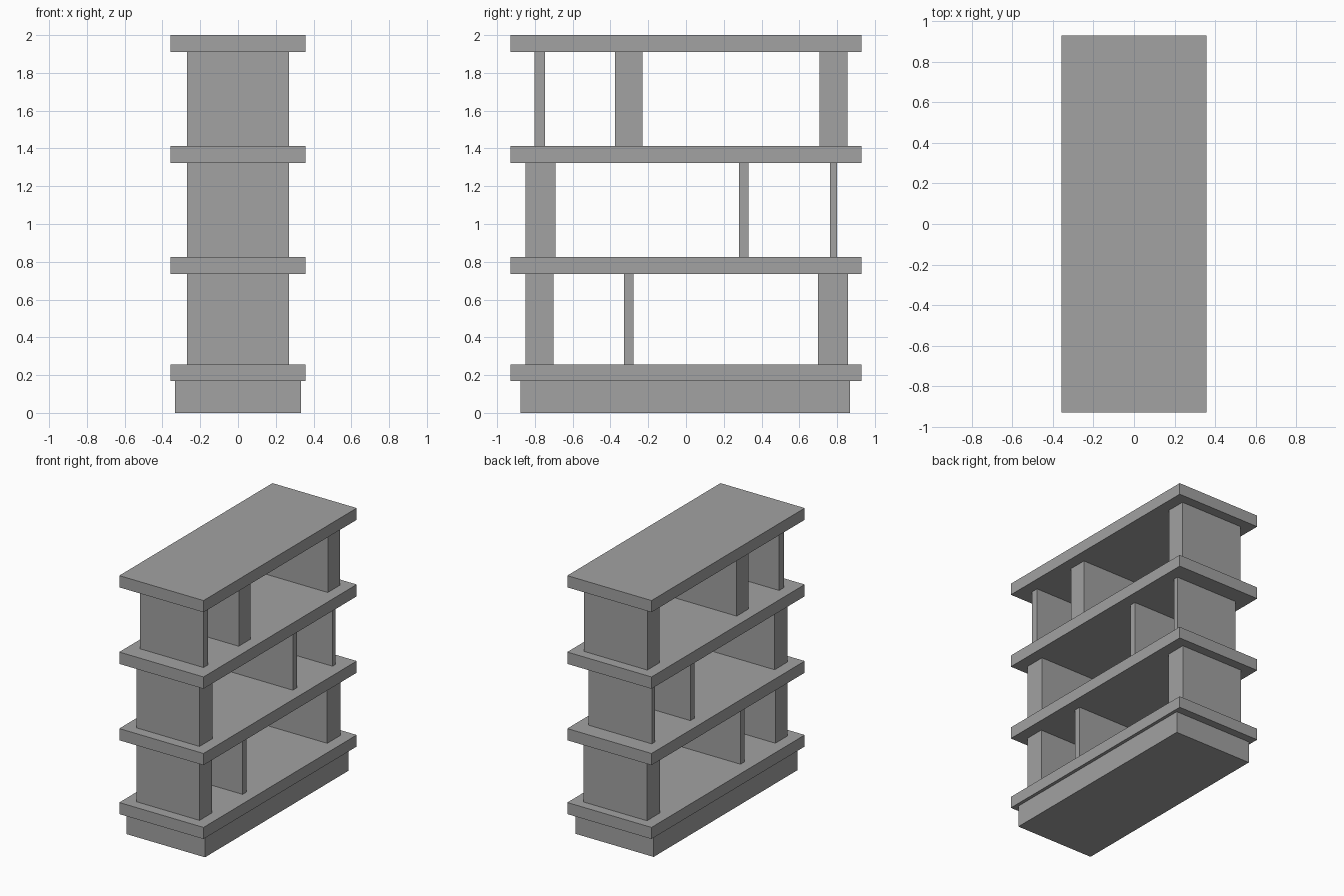
import bpy

if "Cube" in bpy.data.objects:
    bpy.data.objects.remove(bpy.data.objects["Cube"])

# Dark grey finish
grey = bpy.data.materials.new("dark_grey")
grey.diffuse_color = (0.36, 0.36, 0.36, 1)
grey.use_nodes = True
grey.node_tree.nodes["Principled BSDF"].inputs["Base Color"].default_value = grey.diffuse_color


def box(name, x, y, z):
    """Box from (min, max) pairs on each axis."""
    bpy.ops.mesh.primitive_cube_add(
        size=1, location=[(a + b) / 2 for a, b in (x, y, z)])
    ob = bpy.context.object
    ob.name = name
    ob.scale = [b - a for a, b in (x, y, z)]
    bpy.ops.object.transform_apply(location=False, rotation=False, scale=True)
    ob.data.materials.append(grey)
    return ob


# Plinth
box("plinth", (-0.333, 0.333), (-0.876, 0.868), (0, 0.168))

# Shelf boards
shelves = [(0.168, 0.257), (0.735, 0.825), (1.322, 1.413), (1.910, 2.0)]
for i, z in enumerate(shelves):
    box(f"shelf_{i + 1}", (-0.358, 0.358), (-0.930, 0.930), z)

# Upright dividers on each level, unevenly placed (y ranges)
levels = [
    [(-0.851, -0.701), (-0.328, -0.278), (0.699, 0.858)],
    [(-0.851, -0.692), (0.281, 0.331), (0.763, 0.799)],
    [(-0.803, -0.747), (-0.375, -0.231), (0.706, 0.854)],
]
for i, dividers in enumerate(levels):
    gap = (shelves[i][1], shelves[i + 1][0])
    for j, y in enumerate(dividers):
        box(f"divider_{i + 1}_{j + 1}", (-0.269, 0.269), y, gap)
